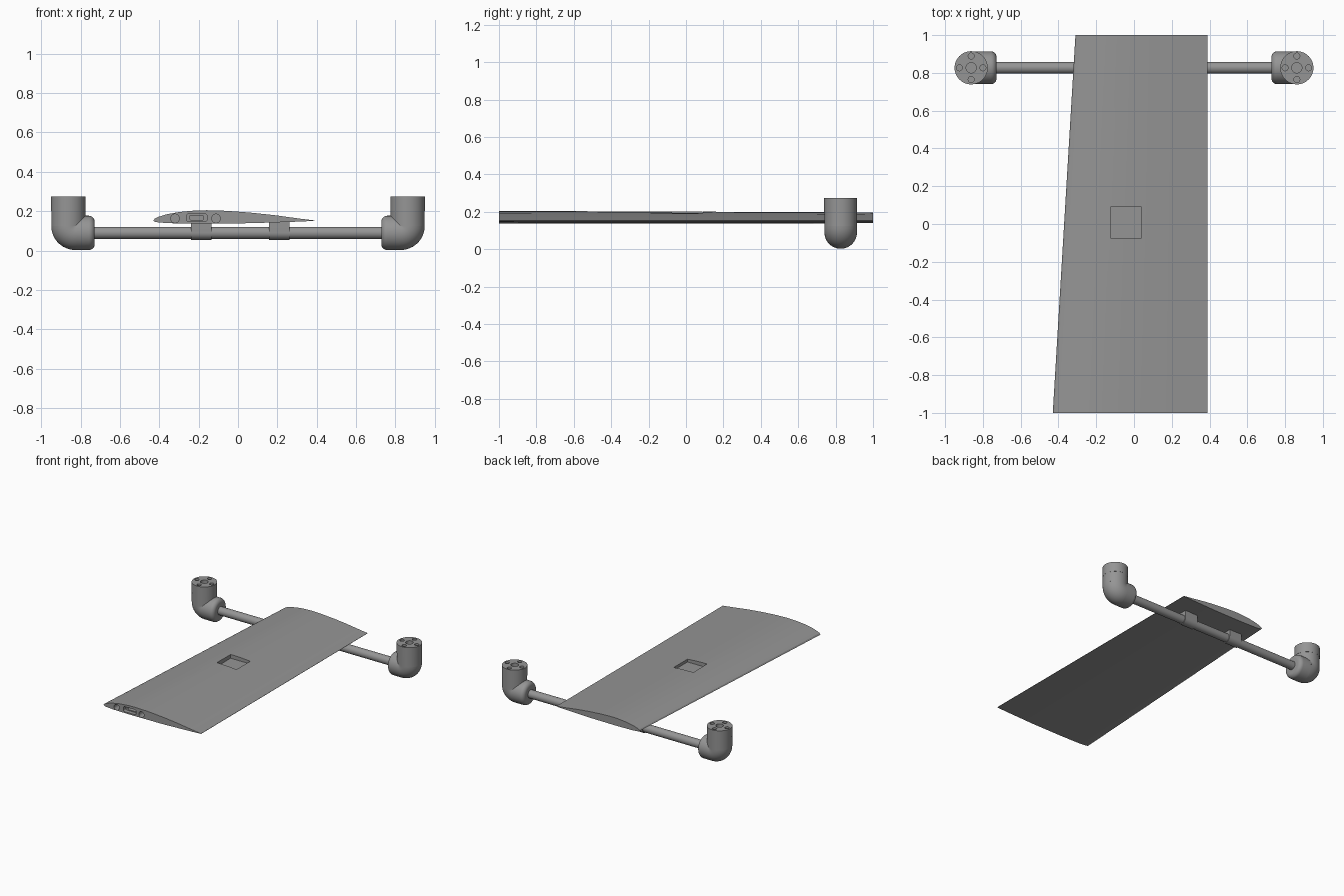
import bpy, bmesh, math
from mathutils import Matrix, Vector

if "Cube" in bpy.data.objects:
    bpy.data.objects.remove(bpy.data.objects["Cube"])

grey = bpy.data.materials.new("mid grey")
grey.diffuse_color = (0.30, 0.30, 0.30, 1)
grey.use_nodes = True
grey.node_tree.nodes["Principled BSDF"].inputs["Base Color"].default_value = grey.diffuse_color


def make(name, bm):
    bmesh.ops.recalc_face_normals(bm, faces=bm.faces)
    me = bpy.data.meshes.new(name)
    bm.to_mesh(me)
    bm.free()
    me.materials.append(grey)
    ob = bpy.data.objects.new(name, me)
    bpy.context.collection.objects.link(ob)
    return ob


def activate(ob):
    bpy.ops.object.select_all(action='DESELECT')
    ob.select_set(True)
    bpy.context.view_layer.objects.active = ob


def smooth(ob, angle=30):
    activate(ob)
    bpy.ops.object.shade_smooth_by_angle(angle=math.radians(angle))


def cut(ob, cutter):
    """Subtract a cutter mesh and remove it."""
    activate(ob)
    mod = ob.modifiers.new("cut", 'BOOLEAN')
    mod.operation, mod.solver, mod.object = 'DIFFERENCE', 'EXACT', cutter
    bpy.ops.object.modifier_apply(modifier=mod.name)
    bpy.data.objects.remove(cutter)


def extrude(bm, pts, vec):
    """Closed prism from a planar outline."""
    a = [bm.verts.new(p) for p in pts]
    b = [bm.verts.new(Vector(p) + Vector(vec)) for p in pts]
    n = len(a)
    for i in range(n):
        bm.faces.new((a[i], a[(i + 1) % n], b[(i + 1) % n], b[i]))
    bm.faces.new(a[::-1])
    bm.faces.new(b)


def circle(c, r, axis, n=32):
    out = []
    for i in range(n):
        u, v = r * math.cos(2 * math.pi * i / n), r * math.sin(2 * math.pi * i / n)
        d = {'x': (0, u, v), 'y': (u, 0, v), 'z': (u, v, 0)}[axis]
        out.append(Vector(c) + Vector(d))
    return out


def lathe(bm, prof, mat, n=40):
    """Revolve (radius, height) profile about local z, with end caps."""
    rings = [[bm.verts.new(mat @ Vector((r * math.cos(2 * math.pi * i / n),
              r * math.sin(2 * math.pi * i / n), z))) for i in range(n)] for r, z in prof]
    for a, b in zip(rings, rings[1:]):
        for i in range(n):
            bm.faces.new((a[i], a[(i + 1) % n], b[(i + 1) % n], b[i]))
    bm.faces.new(rings[0][::-1])
    bm.faces.new(rings[-1])


# --- wing: tapered aerofoil with a straight trailing edge
TE, Z0 = 0.39, 0.152
SECTION = [(0, 0), (.008, .010), (.03, .019), (.08, .032), (.16, .044), (.25, .051),
           (.33, .053), (.45, .050), (.6, .041), (.75, .028), (.9, .011), (1, .001),
           (1, -.001), (.9, -.005), (.6, -.013), (.3, -.015), (.1, -.013), (.03, -.009), (.008, -.005)]
bm = bmesh.new()
ends = []
for y, chord in ((-1, .82), (1, .70)):
    ends.append([bm.verts.new((TE - chord * (1 - u), y, Z0 + w * chord / .82)) for u, w in SECTION])
a, b = ends
for i in range(len(a)):
    j = (i + 1) % len(a)
    bm.faces.new((a[i], a[j], b[j], b[i]))
bm.faces.new(a[::-1])
bm.faces.new(b)
wing = make("wing", bm)

# spar holes and connector slot in the root face
bm = bmesh.new()
for x in (-0.32, -0.112):
    extrude(bm, circle((x, -1.1, .163), .022, 'y'), (0, .6, 0))
cut(wing, make("spar_holes", bm))
for hw, hh, depth in ((.053, .019, .03), (.035, .012, .3)):
    pts = []
    for i in range(24):
        t = 2 * math.pi * (i + .5) / 24
        cx = (hw - hh * .6) * (1 if math.cos(t) > 0 else -1)
        cz = hh * .4 * (1 if math.sin(t) > 0 else -1)
        pts.append((-.21 + cx + hh * .6 * math.cos(t), -1.1, .167 + cz + hh * .6 * math.sin(t)))
    bm = bmesh.new()
    extrude(bm, pts, (0, .1 + depth, 0))
    cut(wing, make("slot", bm))

# equipment pocket in the upper skin
bm = bmesh.new()
extrude(bm, [(-.125, -.075, .172), (.04, -.075, .172), (.04, .09, .172), (-.125, .09, .172)], (0, 0, .1))
cut(wing, make("pocket", bm))
smooth(wing, 25)

# --- cross tube
BY, BZ = 0.827, 0.09
bm = bmesh.new()
extrude(bm, circle((-.78, BY, BZ), .031, 'x'), (1.56, 0, 0))
smooth(make("cross_tube", bm))

# --- clips holding the tube under the wing, round at the bottom
for name, x, top in (("front_clip", -.24, .145), ("rear_clip", .157, .155)):
    pts = [(x, BY + .038 * math.cos(t), BZ + .036 * math.sin(t))
           for t in (math.pi + math.pi * i / 16 for i in range(17))]
    pts += [(x, BY + .038, top), (x, BY - .038, top)]
    bm = bmesh.new()
    extrude(bm, pts, (.105, 0, 0))
    smooth(make(name, bm))

# --- motor elbows and motors at both tube ends
R, EX, BEND = 0.087, 0.862, 0.035
PX, PZ = EX - BEND, BZ + BEND
for side, s in (("left", -1), ("right", 1)):
    bm = bmesh.new()
    # upright socket
    lathe(bm, [(R, PZ), (R, .2)], Matrix.Translation((s * EX, BY, 0)))
    # horizontal socket with a rounded mouth
    f = .03
    mouth = [(R - f + f * math.sin(t), f - f * math.cos(t)) for t in (math.pi / 12 * i for i in range(7))]
    rot = Matrix.Translation((s * .728, BY, BZ)) @ Matrix.Rotation(s * math.pi / 2, 4, 'Y')
    lathe(bm, mouth + [(R, PX - .728)], rot)
    # swept outer bend
    tmax = math.acos(-BEND / R)
    rows = []
    for k in range(13):
        ang = math.pi / 2 * k / 12
        row = []
        for i in range(29):
            t = -tmax + 2 * tmax * i / 28
            d = BEND + R * math.cos(t)
            row.append(bm.verts.new((s * (PX + d * math.cos(ang)), BY + R * math.sin(t), PZ - d * math.sin(ang))))
        rows.append(row)
    for p, q in zip(rows, rows[1:]):
        for i in range(28):
            bm.faces.new((p[i], p[i + 1], q[i + 1], q[i]))
    bmesh.ops.remove_doubles(bm, verts=[v for r in rows for v in r], dist=1e-5)
    smooth(make(side + "_elbow", bm), 40)

    # motor drum with shaft hole and four screw holes
    bm = bmesh.new()
    lathe(bm, [(R + .001, .2), (R + .001, .275)], Matrix.Translation((s * EX, BY, 0)))
    motor = make(side + "_motor", bm)
    bm = bmesh.new()
    extrude(bm, circle((s * EX, BY, .225), .027, 'z'), (0, 0, .1))
    for dx, dy in ((1, 0), (-1, 0), (0, 1), (0, -1)):
        extrude(bm, circle((s * EX + dx * .062, BY + dy * .062, .245), .016, 'z', 20), (0, 0, .1))
    cut(motor, make("motor_holes", bm))
    smooth(motor)
